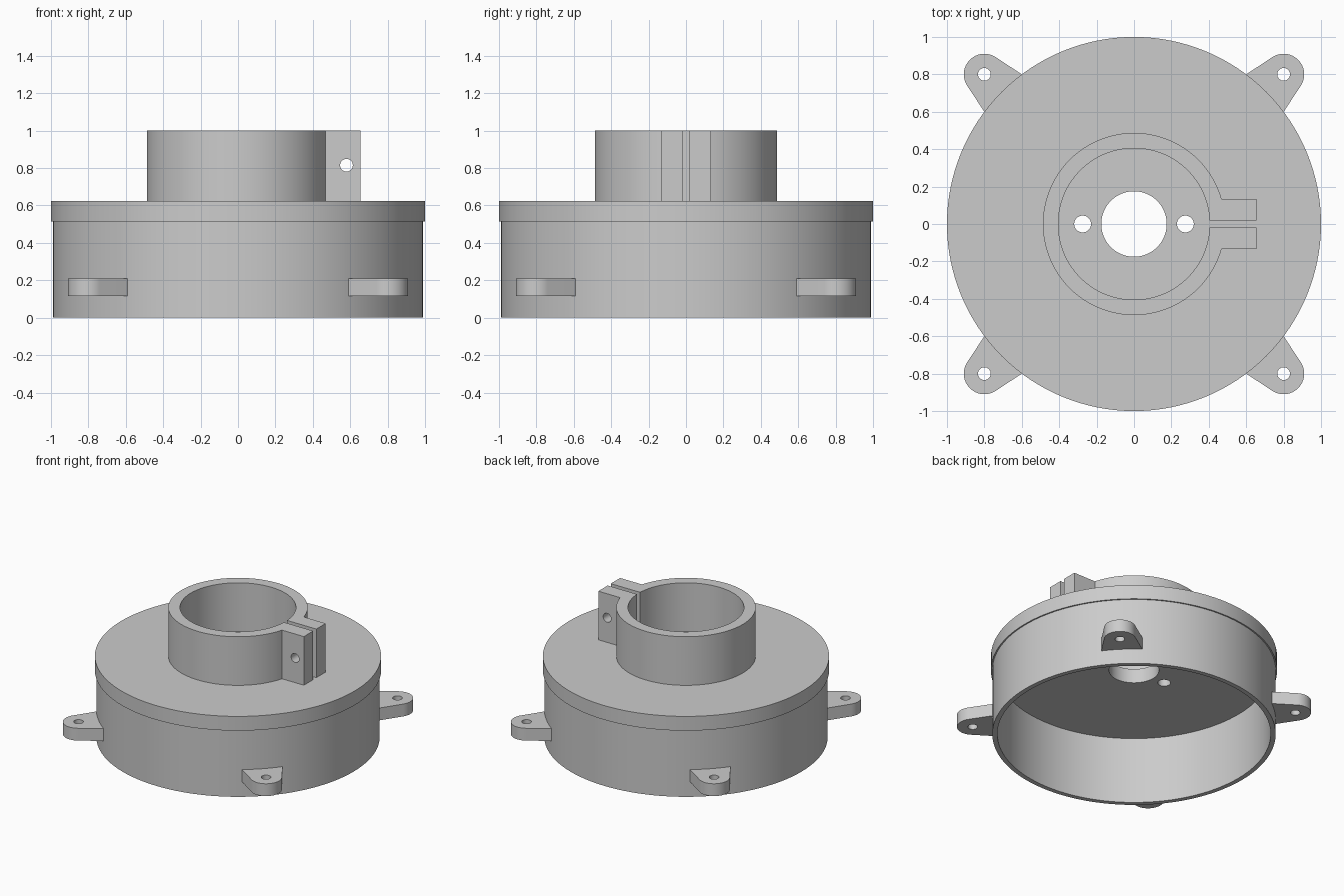
import bpy, bmesh
from math import sin, cos, asin, pi
from mathutils import Matrix

cube = bpy.data.objects.get("Cube")
if cube:
    bpy.data.objects.remove(cube, do_unlink=True)

grey = bpy.data.materials.new("light grey plastic")
grey.use_nodes = True
colour = (0.6, 0.6, 0.6, 1)
grey.diffuse_color = colour
grey.node_tree.nodes["Principled BSDF"].inputs["Base Color"].default_value = colour


def arc(r, a=0, b=2 * pi, n=128, cx=0, cy=0):
    """Points of an arc, including both ends."""
    return [(cx + r * cos(a + (b - a) * i / n), cy + r * sin(a + (b - a) * i / n))
            for i in range(n + 1)]


def circle(r, cx=0, cy=0, n=128):
    return arc(r, 0, 2 * pi, n, cx, cy)[:-1]


def plate(name, loops, z0, z1, cutter=None):
    """Extrude an outline with holes from z0 to z1."""
    curve = bpy.data.curves.new(name, "CURVE")
    curve.dimensions, curve.fill_mode = "2D", "BOTH"
    curve.extrude = (z1 - z0) / 2
    for pts in loops:
        spline = curve.splines.new("POLY")
        spline.points.add(len(pts) - 1)
        for p, (x, y) in zip(spline.points, pts):
            p.co = (x, y, 0, 1)
        spline.use_cyclic_u = True
    temp = bpy.data.objects.new(name + " outline", curve)
    bpy.context.collection.objects.link(temp)
    deps = bpy.context.evaluated_depsgraph_get()
    mesh = bpy.data.meshes.new_from_object(temp.evaluated_get(deps))
    bpy.data.objects.remove(temp, do_unlink=True)

    # weld the caps to the walls
    bm = bmesh.new()
    bm.from_mesh(mesh)
    bmesh.ops.translate(bm, verts=bm.verts, vec=(0, 0, (z0 + z1) / 2))
    bmesh.ops.remove_doubles(bm, verts=bm.verts, dist=1e-5)
    bmesh.ops.recalc_face_normals(bm, faces=bm.faces)
    bm.to_mesh(mesh)
    bm.free()
    mesh.materials.clear()
    mesh.materials.append(grey)
    obj = bpy.data.objects.new(name, mesh)
    bpy.context.collection.objects.link(obj)

    if cutter:
        mod = obj.modifiers.new("bolt hole", "BOOLEAN")
        mod.operation, mod.solver, mod.object = "DIFFERENCE", "EXACT", cutter
    bpy.ops.object.select_all(action="DESELECT")
    obj.select_set(True)
    bpy.context.view_layer.objects.active = obj
    if cutter:
        bpy.ops.object.modifier_apply(modifier=mod.name)
    bpy.ops.object.shade_smooth_by_angle(angle=pi / 6)
    return obj


# Round housing wall, open at the bottom
plate("housing_wall", [circle(0.99), circle(0.955)], 0, 0.53)

# Lid with the central opening and two screw holes
plate("lid", [circle(1.0), circle(0.175, n=64),
              circle(0.045, 0.275, n=32), circle(0.045, -0.275, n=32)], 0.515, 0.625)

# Split clamp collar with two ears and a bolt hole through them
bm = bmesh.new()
bmesh.ops.create_cone(bm, cap_ends=True, segments=32, radius1=0.034, radius2=0.034, depth=1,
                      matrix=Matrix.Translation((0.58, 0, 0.815)) @ Matrix.Rotation(pi / 2, 4, "X"))
drill_mesh = bpy.data.meshes.new("bolt_drill")
bm.to_mesh(drill_mesh)
bm.free()
drill_mesh.materials.append(grey)
drill = bpy.data.objects.new("bolt_drill", drill_mesh)
drill.hide_render = True
bpy.context.collection.objects.link(drill)

outer, inner, ear, slit, tip = 0.487, 0.405, 0.133, 0.019, 0.655
a, b = asin(ear / outer), asin(slit / inner)
clamp = (arc(outer, a, 2 * pi - a) + [(tip, -ear), (tip, -slit)]
         + arc(inner, 2 * pi - b, b) + [(tip, slit), (tip, ear)])
plate("clamp_collar", [clamp], 0.61, 1.0, drill)
bpy.data.objects.remove(drill, do_unlink=True)

# Four tapered mounting lugs on the diagonals
c, r = 0.8, 0.11
t = asin(r / 0.2)
root = (0.58, 0.787)
lug = [root, root[::-1]] + arc(r, t - pi / 2 + pi / 2 - 2 * t, pi / 2 + t, 32, c, c)
for sx, side in ((1, "left"), (-1, "right")):
    for sy, end in ((1, "back"), (-1, "front")):
        loops = [[(x * sx, y * sy) for x, y in pts] for pts in (lug, circle(0.034, c, c, 32))]
        plate(f"{end}_{side}_lug", loops, 0.115, 0.21)
